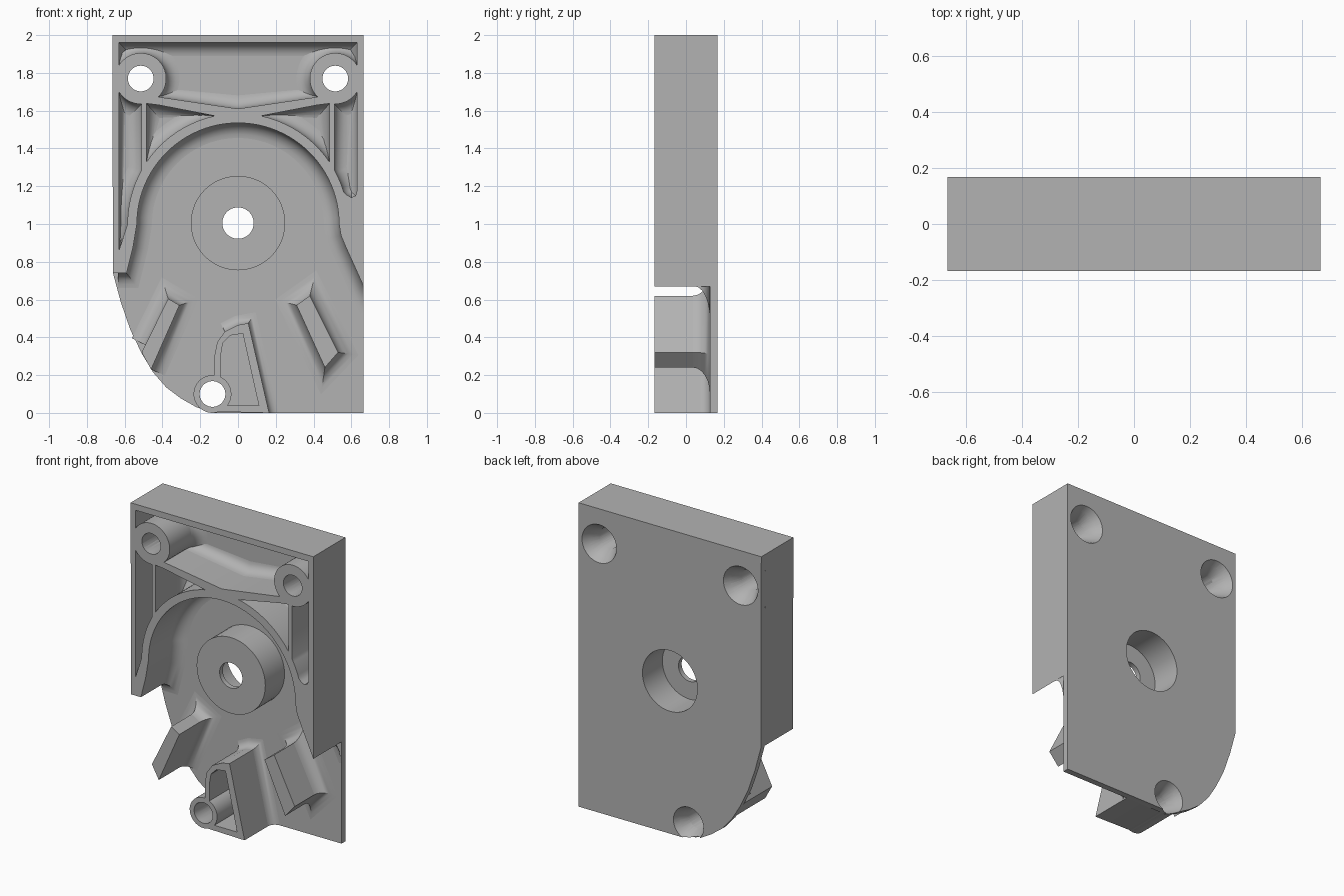
import bpy, bmesh
from math import sin, cos, pi, radians
from mathutils import Vector

old = bpy.data.objects.get("Cube")
if old:
    bpy.data.objects.remove(old, do_unlink=True)

FRONT, FLOOR, BACK, SIDE = -0.167, 0.127, 0.167, 0.665

grey = bpy.data.materials.new("cast grey")
grey.use_nodes = True
grey.diffuse_color = (0.45, 0.45, 0.45, 1)
grey.node_tree.nodes["Principled BSDF"].inputs["Base Color"].default_value = grey.diffuse_color


def arc(cx, cz, r, a0, a1, n=24):
    angles = [radians(a0 + (a1 - a0) * i / n) for i in range(n + 1)]
    return [(cx + r * cos(a), cz + r * sin(a)) for a in angles]


def circle(cx, cz, r):
    return arc(cx, cz, r, 0, 360, 48)[:-1]


def mirrored(pts):
    return [(-x, z) for x, z in reversed(pts)]


def finish(name, bm):
    mesh = bpy.data.meshes.new(name)
    bm.to_mesh(mesh)
    bm.free()
    mesh.materials.append(grey)
    ob = bpy.data.objects.new(name, mesh)
    bpy.context.collection.objects.link(ob)
    return ob


def slab(name, loops, y0, y1):
    """Extrude an outline (first loop) with holes (other loops) along y."""
    bm = bmesh.new()
    for pts in loops:
        vs = [bm.verts.new((x, y0, z)) for x, z in pts]
        for a, b in zip(vs, vs[1:] + vs[:1]):
            bm.edges.new((a, b))
    bmesh.ops.triangle_fill(bm, use_beauty=True, use_dissolve=False,
                            edges=bm.edges[:], normal=(0, -1, 0))
    grown = bmesh.ops.extrude_face_region(bm, geom=bm.faces[:], use_keep_orig=True)
    top = [g for g in grown["geom"] if isinstance(g, bmesh.types.BMVert)]
    bmesh.ops.translate(bm, verts=top, vec=(0, y1 - y0, 0))
    bmesh.ops.recalc_face_normals(bm, faces=bm.faces[:])
    return finish(name, bm)


def fillet(name, pts, side, r=0.08, closed=True, steps=6):
    """Concave blend between a wall path and the floor; side 1 is left of travel."""
    p = [Vector(q) for q in pts]
    n = len(p)
    bm = bmesh.new()
    rows = []
    for i, q in enumerate(p):
        before = q - p[i - 1] if closed or i else p[1] - q
        after = p[(i + 1) % n] - q if closed or i < n - 1 else before
        na, nb = (Vector((-d.y, d.x)).normalized() for d in (before, after))
        mid = (na + nb).normalized()
        mitre = mid * side * min(1.6, 1 / max(0.1, mid.dot(na)))
        row = []
        for k in range(steps + 1):
            a = pi / 2 * k / steps
            v = q + mitre * r * (1 - cos(a))
            row.append(bm.verts.new((v.x, FLOOR - r * (1 - sin(a)), v.y)))
        rows.append(row)
    for i in range(n if closed else n - 1):
        a, b = rows[i], rows[(i + 1) % n]
        for k in range(steps):
            f = bm.faces.new((a[k], a[k + 1], b[k + 1], b[k]))
            f.normal_update()
            if f.normal.y > 0:
                f.normal_flip()
    # trim at the edges of the plate
    for co, no in (((SIDE, 0, 0), (1, 0, 0)), ((-SIDE, 0, 0), (-1, 0, 0)), ((0, 0, 0), (0, 0, -1))):
        bmesh.ops.bisect_plane(bm, geom=bm.verts[:] + bm.edges[:] + bm.faces[:],
                               plane_co=co, plane_no=no, clear_outer=True)
    return finish(name, bm)


# Screw positions
BX, BZ, BR, HOLE = 0.515, 1.77, 0.135, 0.068
LUG = (-0.135, 0.10)
screws = [(-BX, BZ), (BX, BZ), LUG]
screw_holes = [circle(x, z, HOLE) for x, z in screws]

# Back plate with rounded lower corner
plate_outline = [(-SIDE, 2), (-0.662, 0.74), (-0.62, 0.585), (-0.57, 0.44), (-0.51, 0.315),
                 (-0.45, 0.215), (-0.38, 0.135), (-0.30, 0.075), (-0.22, 0.03), (-0.13, 0),
                 (SIDE, 0), (SIDE, 2)]
plate = slab("back_plate", [plate_outline, circle(0, 1.005, 0.2)] + screw_holes, FLOOR, BACK)

# Upper frame with its pockets
cavity = ([(-0.635, 0.74), (-0.59, 0.74), (-0.555, 0.88)] + arc(0, 1, 0.535, 180, 0, 48)
          + [(0.545, 0.94), (0.57, 0.88), (SIDE, 0.67)])
left_pocket = ([(-0.63, 0.86)] + arc(0, 1, 0.585, 180, 150.6, 10)
               + arc(-BX, BZ, BR, 272, 211, 10))
right_pocket = ([(0.575, 1.155), (0.6, 1.14), (0.622, 1.15), (0.63, 1.175)]
                + arc(BX, BZ, BR, -31, -92, 10) + arc(0, 1, 0.585, 29.4, 17, 6))
left_web = arc(0, 1, 0.585, 146, 102) + [(-0.42, 1.63), (-0.485, 1.638)]
top_pocket = ([(0.63, 1.96), (-0.63, 1.96)] + arc(-BX, BZ, BR, 149, -46)
              + [(0, 1.61)] + arc(BX, BZ, BR, 226, 31))
pockets = {"left_pocket": left_pocket, "right_pocket": right_pocket, "left_web": left_web,
           "right_web": mirrored(left_web), "top_pocket": top_pocket}
frame = slab("upper_frame", [[(SIDE, 2), (-SIDE, 2), (-0.662, 0.74)] + cavity[1:]]
             + list(pockets.values()) + screw_holes[:2], FRONT, FLOOR)
parts = [plate, frame]
for name, loop in pockets.items():
    parts.append(fillet(name + "_fillet", loop, 1, 0.07))
parts.append(fillet("cavity_fillet", cavity + [(0.72, 0.56)], -1, closed=False))

# Central hub, hollow from the back
parts.append(slab("hub_wall", [circle(0, 1.005, 0.25), circle(0, 1.005, 0.2)], -0.04, FLOOR))
parts.append(slab("hub_face", [circle(0, 1.005, 0.25), circle(0, 1.005, 0.083)], -0.073, -0.04))

# Slanted ribs
right_rib = [(0.31, 0.57), (0.46, 0.24), (0.53, 0.32), (0.38, 0.62)]
left_rib = [(-0.51, 0.32), (-0.46, 0.23), (-0.31, 0.57), (-0.37, 0.605)]
parts.append(slab("right_rib", [right_rib], FRONT, FLOOR))
parts.append(fillet("right_rib_fillet", right_rib, -1, 0.09))
parts.append(slab("left_rib", [left_rib], FRONT, FLOOR))
parts.append(fillet("left_rib_fillet", [(-0.49, 0.36), left_rib[3], left_rib[2], left_rib[1]],
                    1, closed=False))

# Lower screw lug with its hollow gusset
gusset = [(0.165, 0), (0.055, 0.475), (0, 0.465), (-0.07, 0.43), (-0.11, 0.375), (-0.125, 0.3)]
gusset_hole = [(-0.055, 0.04), (0.11, 0.04), (0.025, 0.42), (-0.04, 0.41), (-0.08, 0.37),
               (-0.092, 0.3), (-0.092, 0.19)] + arc(*LUG, 0.1, 60, -37, 10)
lug = slab("lower_lug", [gusset + arc(*LUG, 0.1, 84, 290), gusset_hole, screw_holes[2]],
           FRONT, FLOOR)
parts.append(lug)
parts.append(fillet("lug_fillet", [(0.19, -0.108)] + gusset[1:4], -1, 0.05, closed=False))

# Countersinks cut from the back
for x, z in screws:
    rim = 0.125 if z > 1 else 0.108
    bm = bmesh.new()
    bmesh.ops.create_cone(bm, cap_ends=True, segments=48, radius1=rim + 0.006,
                          radius2=HOLE - 0.004, depth=0.12)
    cutter = finish("countersink_cutter", bm)
    cutter.rotation_euler = (pi / 2, 0, 0)
    cutter.location = (x, BACK + 0.01 - 0.06, z)
    cutter.hide_render = True
    for ob in (plate, frame if z > 1 else lug):
        mod = ob.modifiers.new("countersink", "BOOLEAN")
        mod.operation, mod.solver, mod.object = "DIFFERENCE", "EXACT", cutter
        bpy.context.view_layer.objects.active = ob
        bpy.ops.object.modifier_apply(modifier=mod.name)
    bpy.data.objects.remove(cutter, do_unlink=True)

# Smooth curved walls, keep hard edges
bpy.ops.object.select_all(action="DESELECT")
for ob in parts:
    ob.select_set(True)
bpy.context.view_layer.objects.active = plate
bpy.ops.object.shade_smooth_by_angle(angle=radians(32))
